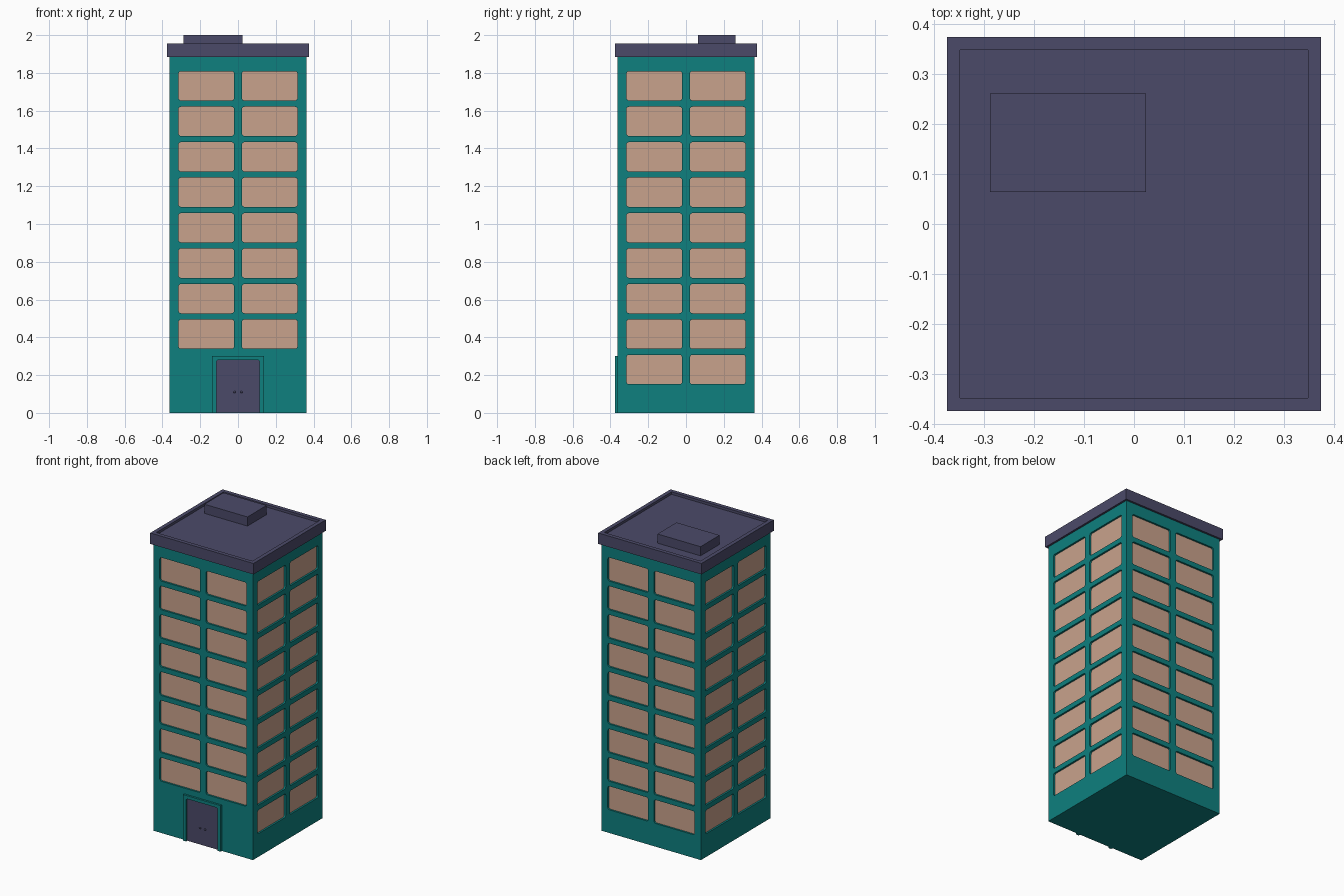
import bpy, bmesh, math
from mathutils import Matrix, Vector

if "Cube" in bpy.data.objects:
    bpy.data.objects.remove(bpy.data.objects["Cube"])


def material(name, rgb):
    m = bpy.data.materials.new(name)
    m.diffuse_color = (*rgb, 1)
    m.use_nodes = True
    m.node_tree.nodes["Principled BSDF"].inputs["Base Color"].default_value = m.diffuse_color
    return m


TEAL = material("teal_wall", (0.0044, 0.216, 0.212))
SLATE = material("slate_purple", (0.0704, 0.0685, 0.141))
GLASS = material("peach_window", (0.584, 0.361, 0.262))

WALL = 0.362          # half width of the tower
PANE = 0.350          # distance of the recessed window panes from the axis


def finish(name, bm, *mats):
    bmesh.ops.recalc_face_normals(bm, faces=bm.faces)
    me = bpy.data.meshes.new(name)
    bm.to_mesh(me)
    bm.free()
    ob = bpy.data.objects.new(name, me)
    bpy.context.collection.objects.link(ob)
    for m in mats:
        me.materials.append(m)
    return ob


def add_box(bm, lo, hi):
    lo, hi = Vector(lo), Vector(hi)
    mat = Matrix.Translation((lo + hi) / 2) @ Matrix.Diagonal((*(hi - lo), 1))
    return bmesh.ops.create_cube(bm, size=1, matrix=mat)["verts"]


def arc(cx, cz, r, start, n=3):
    return [(cx + r * math.cos(math.radians(start + 90 * i / n)),
             cz + r * math.sin(math.radians(start + 90 * i / n))) for i in range(n + 1)]


def rounded(x0, x1, z0, z1, r):
    return (arc(x1 - r, z1 - r, r, 0) + arc(x0 + r, z1 - r, r, 90)
            + arc(x0 + r, z0 + r, r, 180) + arc(x1 - r, z0 + r, r, 270))


def add_prism(bm, pts, y0, y1, turn=0):
    """Extrude an x-z outline from y0 to y1, then turn it about z."""
    rot = Matrix.Rotation(turn, 3, 'Z')
    a, b = [[bm.verts.new(rot @ Vector((x, y, z))) for x, z in pts] for y in (y0, y1)]
    bm.faces.new(a)
    bm.faces.new(b[::-1])
    for i in range(len(pts)):
        j = (i + 1) % len(pts)
        bm.faces.new((a[i], b[i], b[j], a[j]))


# Tower body
bm = bmesh.new()
add_box(bm, (-WALL, -WALL, 0), (WALL, WALL, 1.884))
body = finish("tower_body", bm, TEAL, GLASS)

# Window recesses: nine rows on each side, the front leaves out the lowest
bm = bmesh.new()
for side in range(4):
    for row in range(1 if side == 0 else 0, 9):
        z = 0.152 + row * 0.1877
        for x0, x1 in ((-0.315, -0.021), (0.021, 0.315)):
            add_prism(bm, rounded(x0, x1, z, z + 0.155, 0.013), -0.40, -PANE, side * math.pi / 2)
cutter = finish("window_cutter", bm)
cutter.hide_render = True

mod = body.modifiers.new("windows", 'BOOLEAN')
mod.operation = 'DIFFERENCE'
mod.solver = 'EXACT'
mod.object = cutter
bpy.context.view_layer.objects.active = body
bpy.ops.object.modifier_apply(modifier=mod.name)
bpy.data.objects.remove(cutter)

# Recessed outward-facing faces are window panes
for p in body.data.polygons:
    pane = abs(p.normal.z) < 0.1 and abs(p.center.dot(p.normal) - PANE) < 0.001
    p.material_index = 1 if pane else 0

# Roof slab with a shallow sunken deck
bm = bmesh.new()
add_box(bm, (-0.375, -0.375, 1.884), (0.375, 0.375, 1.956))
bm.normal_update()
top = [f for f in bm.faces if f.normal.z > 0.9]
bmesh.ops.inset_region(bm, faces=top, thickness=0.037)
deck = bmesh.ops.extrude_face_region(bm, geom=top)
bmesh.ops.delete(bm, geom=top, context='FACES')
bmesh.ops.translate(bm, vec=(0, 0, -0.016),
                    verts=[v for v in deck["geom"] if isinstance(v, bmesh.types.BMVert)])
finish("roof_slab", bm, SLATE)

# Service box on the roof
bm = bmesh.new()
add_box(bm, (-0.289, 0.064, 1.938), (0.024, 0.262, 2.0))
finish("roof_box", bm, SLATE)

# Door frame: an upside-down U around the doorway
bm = bmesh.new()
opening = arc(0.102, 0.268, 0.013, 0) + arc(-0.102, 0.268, 0.013, 90)
add_prism(bm, [(-0.137, 0), (-0.137, 0.302), (0.137, 0.302), (0.137, 0), (0.115, 0)]
          + opening + [(-0.115, 0)], -0.375, -WALL + 0.001)
finish("door_frame", bm, TEAL)

# Door panel
bm = bmesh.new()
add_prism(bm, [(0.115, 0.001)] + opening + [(-0.115, 0.001)], -WALL - 0.002, -WALL + 0.001)
finish("door", bm, SLATE)

# Door knobs
bm = bmesh.new()
for x in (-0.018, 0.018):
    bmesh.ops.create_uvsphere(bm, u_segments=10, v_segments=6, radius=0.006,
                              matrix=Matrix.Translation((x, -WALL - 0.006, 0.11)))
finish("door_knobs", bm, SLATE)
